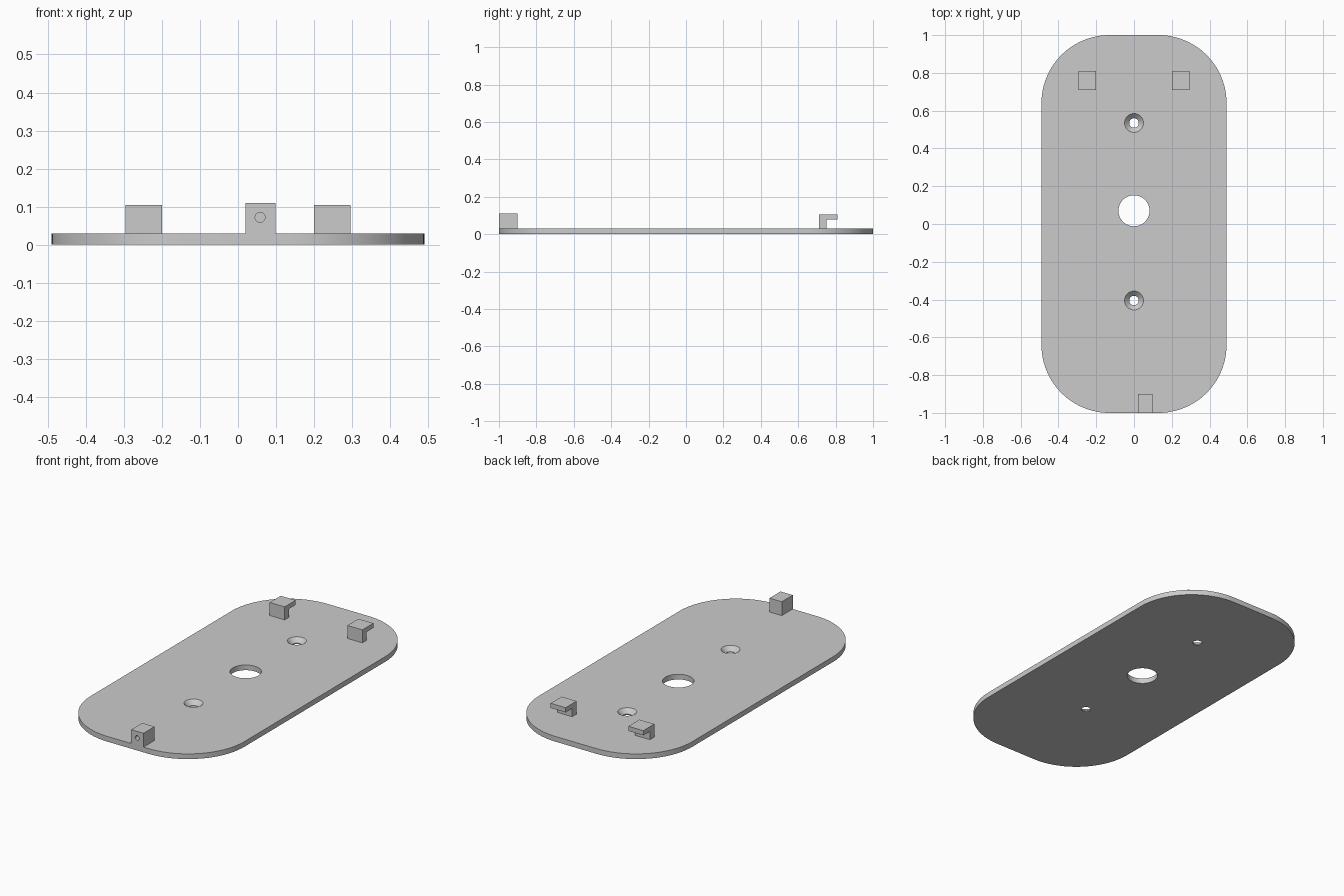
import bpy
import bmesh
from math import sin, cos, pi, radians

cube = bpy.data.objects.get("Cube")
if cube:
    bpy.data.objects.remove(cube, do_unlink=True)

grey = bpy.data.materials.new("light_grey")
grey.use_nodes = True
grey.diffuse_color = (0.6, 0.6, 0.6, 1)
grey.node_tree.nodes["Principled BSDF"].inputs["Base Color"].default_value = (0.6, 0.6, 0.6, 1)

THICK = 0.03


def finish(name, bm):
    bmesh.ops.recalc_face_normals(bm, faces=bm.faces)
    mesh = bpy.data.meshes.new(name)
    bm.to_mesh(mesh)
    bm.free()
    mesh.materials.append(grey)
    obj = bpy.data.objects.new(name, mesh)
    bpy.context.collection.objects.link(obj)
    return obj


def prism(name, profile, depth):
    """Extrude a closed 3D profile along the depth vector."""
    bm = bmesh.new()
    face = bm.faces.new([bm.verts.new(p) for p in profile])
    new = bmesh.ops.extrude_face_region(bm, geom=[face])["geom"]
    bmesh.ops.translate(bm, vec=depth, verts=[v for v in new if isinstance(v, bmesh.types.BMVert)])
    return finish(name, bm)


def lathe_cutter(name, profile, location, rotation=(0, 0, 0)):
    """Solid of revolution around local z from (radius, z) pairs."""
    bm = bmesh.new()
    n = 64
    rings = [[bm.verts.new((r * cos(2 * pi * i / n), r * sin(2 * pi * i / n), z)) for i in range(n)]
             for r, z in profile]
    for a, b in zip(rings, rings[1:]):
        for i in range(n):
            j = (i + 1) % n
            bm.faces.new((a[i], a[j], b[j], b[i]))
    bm.faces.new(rings[0])
    bm.faces.new(rings[-1])
    obj = finish(name, bm)
    obj.location, obj.rotation_euler = location, rotation
    obj.hide_render = True
    return obj


def cut(target, cutter):
    mod = target.modifiers.new("cut", "BOOLEAN")
    mod.operation, mod.solver, mod.object = "DIFFERENCE", "EXACT", cutter
    bpy.context.view_layer.objects.active = target
    bpy.ops.object.modifier_apply(modifier=mod.name)
    bpy.data.objects.remove(cutter, do_unlink=True)


def smooth(obj):
    bpy.ops.object.select_all(action="DESELECT")
    obj.select_set(True)
    bpy.context.view_layer.objects.active = obj
    bpy.ops.object.shade_smooth_by_angle(angle=radians(25))


# Base plate with rounded corners
half_x, half_y, radius, steps = 0.49, 1.0, 0.36, 24
outline = []
for quarter, (sx, sy) in enumerate([(1, 1), (-1, 1), (-1, -1), (1, -1)]):
    for i in range(steps + 1):
        a = (quarter + i / steps) * pi / 2
        outline.append((sx * (half_x - radius) + radius * cos(a),
                        sy * (half_y - radius) + radius * sin(a), 0))
plate = prism("base_plate", outline, (0, 0, THICK))

# Cable hole and two countersunk screw holes
cut(plate, lathe_cutter("cable_hole_cutter", [(0.082, -0.1), (0.082, 0.1)], (0, 0.07, 0)))
for y in (0.535, -0.405):
    cut(plate, lathe_cutter("screw_hole_cutter",
                            [(0.025, -0.1), (0.025, 0.005), (0.05, THICK), (0.05, 0.1)], (0, y, 0)))
smooth(plate)

# Pair of L-shaped hooks near the back edge
hook = [(0.71, THICK), (0.75, THICK), (0.75, 0.078), (0.81, 0.078), (0.81, 0.105), (0.71, 0.105)]
for name, x in (("right_hook", -0.295), ("left_hook", 0.2)):
    prism(name, [(x, y, z) for y, z in hook], (0.095, 0, 0))

# Screw block on the front edge with a blind hole
block = prism("screw_block", [(0.02, -1, THICK), (0.098, -1, THICK), (0.098, -1, 0.11), (0.02, -1, 0.11)],
              (0, 0.1, 0))
cut(block, lathe_cutter("block_hole_cutter", [(0.013, -0.08), (0.013, 0.08)],
                        (0.058, -1, 0.072), (pi / 2, 0, 0)))
smooth(block)
